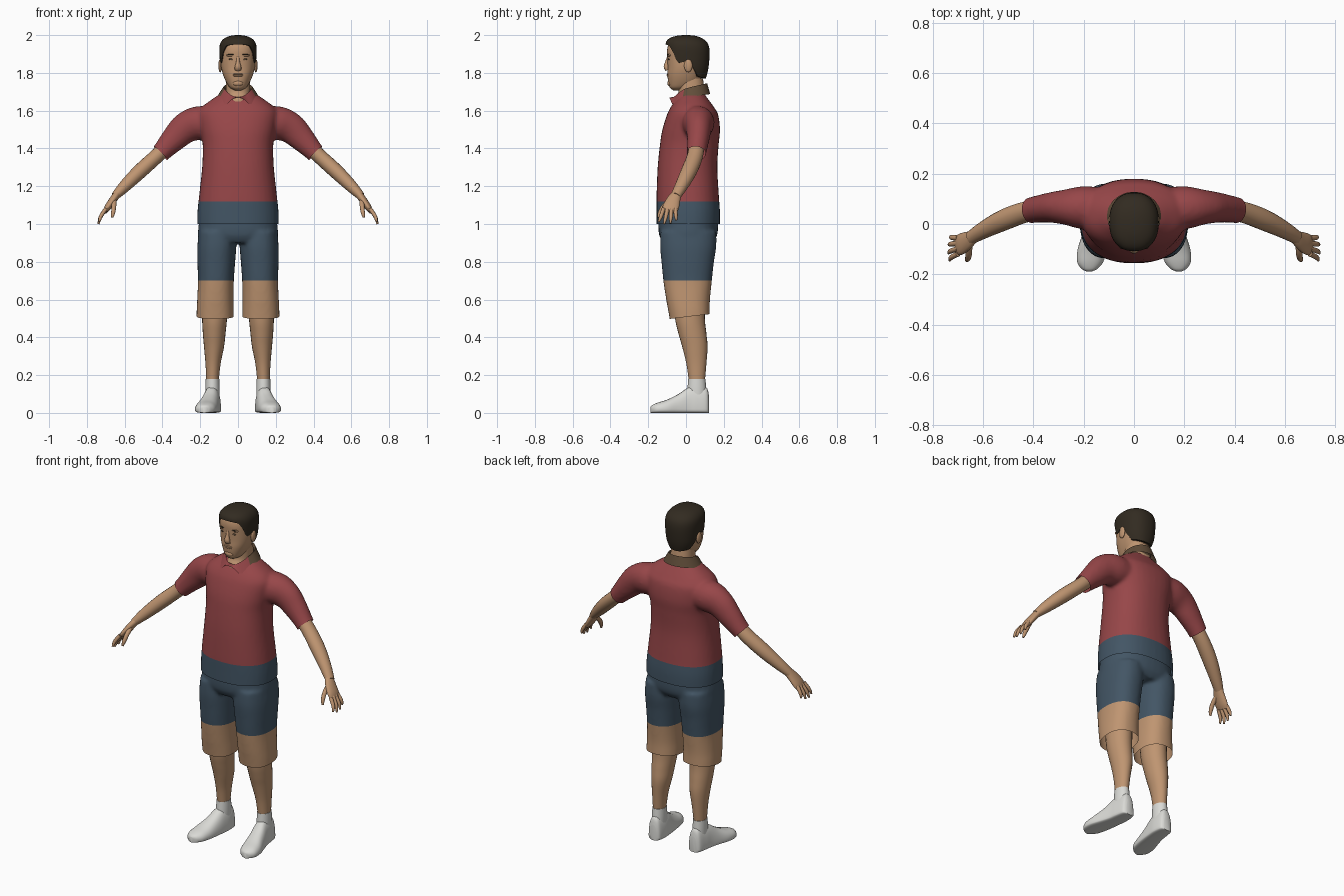
import bpy, bmesh
from math import sin, cos, pi
from mathutils import Vector, Matrix

cube = bpy.data.objects.get("Cube")
if cube:
    bpy.data.objects.remove(cube, do_unlink=True)


def material(name, r, g, b):
    m = bpy.data.materials.new(name)
    m.use_nodes = True
    m.diffuse_color = (r, g, b, 1)
    m.node_tree.nodes["Principled BSDF"].inputs["Base Color"].default_value = (r, g, b, 1)
    return m


RED = material("shirt red", .31, .062, .066)
BLUE = material("shorts blue", .056, .092, .13)
SKIN = material("skin tan", .52, .30, .165)
HAIR = material("hair dark brown", .032, .024, .015)
BROWN = material("collar brown", .12, .075, .042)
WHITE = material("shoe white", .70, .70, .67)
made = []


def finish(name, bm, *mats):
    bmesh.ops.recalc_face_normals(bm, faces=bm.faces)
    mesh = bpy.data.meshes.new(name)
    bm.to_mesh(mesh)
    bm.free()
    for m in mats:
        mesh.materials.append(m)
    obj = bpy.data.objects.new(name, mesh)
    bpy.context.collection.objects.link(obj)
    made.append(obj)
    return obj


def smooth(rows, n=5):
    """Catmull-Rom resampling of rows of numbers."""
    out = []
    for i in range(len(rows) - 1):
        a, b, c, d = (Vector(rows[min(max(i + k, 0), len(rows) - 1)]) for k in (-1, 0, 1, 2))
        for j in range(n):
            t = j / n
            out.append(b + (c - a) * t / 2 + (a - b * 2.5 + c * 2 - d / 2) * t**2
                       + (b * 3 - a - c * 3 + d) * t**3 / 2)
    return out + [Vector(rows[-1])]


def lerp(rows, key):
    """Linear look-up in rows sorted by their first number."""
    for a, b in zip(rows, rows[1:]):
        if key <= b[0]:
            t = max(0, (key - a[0]) / (b[0] - a[0]))
            return Vector(a).lerp(Vector(b), t)
    return Vector(rows[-1])


def power(v, p):
    return (1 if v > 0 else -1) * abs(v) ** (2 / p)


def angles(n):
    return [2 * pi * i / n for i in range(n)]


def skin_rings(bm, rings, cap=True):
    loops = [[bm.verts.new(p) for p in ring] for ring in rings]
    n = len(loops[0])
    for a, b in zip(loops, loops[1:]):
        for i in range(n):
            bm.faces.new((a[i], a[(i + 1) % n], b[(i + 1) % n], b[i]))
    if cap:
        bm.faces.new(loops[0])
        bm.faces.new(loops[-1])


def stack(bm, rows, side=1, p=2.3, n=36):
    """Horizontal sections: height, centre x, half width, front y, back y."""
    skin_rings(bm, [[(side * (cx + rx * power(cos(a), p)), (f + b) / 2 + (b - f) / 2 * power(sin(a), p), z)
                     for a in angles(n)] for z, cx, rx, f, b in smooth(rows)])


def tube(bm, rows, side=1, n=20):
    """Sections along a path: x, y, z, radius towards y, other radius."""
    rows = smooth(rows)
    rings = []
    for i, row in enumerate(rows):
        t = (rows[min(i + 1, len(rows) - 1)] - rows[max(i - 1, 0)]).to_3d().normalized()
        u = (Vector((0, 1, 0)) - t * t.y).normalized()
        v = t.cross(u)
        pts = [row.to_3d() + u * row[3] * cos(a) + v * row[4] * sin(a) for a in angles(n)]
        rings.append([(side * q.x, q.y, q.z) for q in pts])
    skin_rings(bm, rings)


def ball(bm, centre, scale):
    bmesh.ops.create_uvsphere(bm, u_segments=16, v_segments=10, radius=1,
                              matrix=Matrix.LocRotScale(Vector(centre), None, Vector(scale)))


def fuse(obj):
    """Blend overlapping volumes into one cloth surface and return it for cutting."""
    m = obj.modifiers.new("blend", 'REMESH')
    m.mode, m.voxel_size = 'VOXEL', .01
    s = obj.modifiers.new("soften", 'SMOOTH')
    s.factor, s.iterations = .5, 6
    graph = bpy.context.evaluated_depsgraph_get()
    mesh = bpy.data.meshes.new_from_object(obj.evaluated_get(graph))
    obj.modifiers.clear()
    bm = bmesh.new()
    bm.from_mesh(mesh)
    return bm


def slice_at(bm, point, normal, remove, where=lambda c: True):
    faces = [f for f in bm.faces if where(f.calc_center_median())]
    geom = faces + list({e for f in faces for e in f.edges}) + list({v for f in faces for v in f.verts})
    bmesh.ops.bisect_plane(bm, geom=geom, plane_co=point, plane_no=normal, clear_outer=remove)


def paint_below(bm, obj, z):
    slice_at(bm, (0, 0, z), (0, 0, -1), False)
    for f in bm.faces:
        f.material_index = int(f.calc_center_median().z < z)
    bm.to_mesh(obj.data)
    bm.free()


# Shirt: torso and sleeves blended, then cut at hem and cuffs
bm = bmesh.new()
stack(bm, [(.96, 0, .216, -.155, .178), (1.06, 0, .215, -.156, .18), (1.15, 0, .206, -.156, .174),
           (1.3, 0, .19, -.15, .166), (1.42, 0, .187, -.138, .173), (1.5, 0, .2, -.125, .18),
           (1.58, 0, .21, -.1, .17), (1.62, 0, .19, -.08, .147), (1.655, 0, .145, -.056, .122),
           (1.685, 0, .1, -.035, .1), (1.705, 0, .06, -.01, .09)])
for s in (1, -1):
    tube(bm, [(.08, .06, 1.53, .08, .08), (.2, .065, 1.535, .086, .09), (.275, .067, 1.51, .07, .083),
              (.335, .065, 1.455, .06, .07), (.407, .055, 1.378, .052, .052), (.46, .04, 1.32, .052, .052)], s)
shirt = finish("shirt", bm, RED, BLUE)
bm = fuse(shirt)
slice_at(bm, (0, 0, 1), (0, 0, -1), True)
for s in (1, -1):
    slice_at(bm, (s * .41, .055, 1.375), (s * .7, -.1, -.7), True, lambda c: c.x * s > .3)
paint_below(bm, shirt, 1.12)

# Shorts: hips and two wide legs
bm = bmesh.new()
stack(bm, [(1.06, 0, .2, -.14, .165), (1, 0, .208, -.146, .17), (.94, 0, .212, -.142, .165), (.9, 0, .2, -.12, .14)])
for s in (1, -1):
    stack(bm, [(.96, .108, .1, -.135, .16), (.88, .112, .103, -.137, .16), (.8, .115, .1, -.13, .148),
               (.7, .117, .095, -.12, .137), (.6, .12, .096, -.105, .127), (.54, .121, .098, -.094, .126),
               (.46, .121, .098, -.08, .128)], s)
shorts = finish("shorts", bm, BLUE, SKIN)
bm = fuse(shorts)
slice_at(bm, (0, 0, .508), (0, .12, -1), True)
paint_below(bm, shorts, .7)

# Limbs and feet
for s, label in ((1, "left"), (-1, "right")):
    bm = bmesh.new()
    stack(bm, [(.64, .12, .07, -.07, .1), (.5, .124, .066, -.058, .1), (.42, .126, .06, -.04, .108),
               (.35, .127, .053, -.02, .114), (.26, .132, .04, .002, .108), (.17, .135, .033, .015, .1)], s, 2, 24)
    finish(label + "_leg", bm, SKIN)

    bm = bmesh.new()
    stack(bm, [(.08, .135, .038, .005, .11), (.13, .135, .038, .008, .107), (.18, .135, .036, .012, .103)], s, 2, 24)
    finish(label + "_sock", bm, WHITE)

    # Shoe sections from heel to toe: y, centre x, half width, height
    bm = bmesh.new()
    rows = smooth([(.122, .133, .022, .09), (.108, .134, .038, .135), (.06, .136, .046, .14), (.015, .141, .048, .136),
                   (-.04, .152, .053, .1), (-.1, .166, .058, .07), (-.15, .174, .052, .054), (-.178, .177, .032, .042),
                   (-.188, .178, .012, .032)])
    rim = .02
    skin_rings(bm, [[(s * (cx + w * power(cos(a), 2.6)), y,
                      rim + (h - rim) * sin(a) if sin(a) >= 0 else rim + rim * power(sin(a), 5))
                     for a in angles(28)] for y, cx, w, h in rows])
    finish(label + "_shoe", bm, WHITE)

    bm = bmesh.new()
    tube(bm, [(.34, .06, 1.445, .04, .04), (.43, .048, 1.36, .042, .039), (.52, .015, 1.278, .042, .039),
              (.6, -.025, 1.2, .034, .032), (.65, -.055, 1.148, .027, .022)], s)
    finish(label + "_forearm", bm, SKIN)

    # Hand: palm, four fingers and a thumb
    bm = bmesh.new()
    tube(bm, [(.635, -.045, 1.165, .024, .02), (.66, -.065, 1.13, .036, .02), (.688, -.08, 1.09, .043, .018),
              (.703, -.088, 1.066, .038, .012)], s)
    for i, reach in enumerate((.85, 1, .95, .75)):
        y = -.119 + i * .021
        tip = Vector((.705, y, 1.075)) + Vector((.033, -.03 + i * .012, -.075)) * reach
        mid = Vector((.705, y, 1.075)).lerp(tip, .55) + Vector((.006, 0, 0))
        tube(bm, [(.7, y, 1.08, .011, .011), (*mid, .01, .01), (*tip, .005, .005)], s, 10)
    tube(bm, [(.656, -.075, 1.13, .013, .014), (.657, -.115, 1.095, .013, .013), (.661, -.138, 1.06, .011, .011),
              (.666, -.146, 1.035, .005, .006)], s, 10)
    finish(label + "_hand", bm, SKIN)

# Head, nose, ears, lips and neck
bm = bmesh.new()
stack(bm, [(1.708, 0, .018, -.068, -.02), (1.722, 0, .043, -.086, .03), (1.75, 0, .062, -.094, .07),
           (1.79, 0, .079, -.098, .09), (1.83, 0, .089, -.097, .105), (1.88, 0, .092, -.099, .113),
           (1.92, 0, .092, -.1, .114), (1.95, 0, .086, -.092, .106), (1.975, 0, .065, -.07, .08),
           (1.99, 0, .03, -.035, .04)])
tube(bm, [(0, -.092, 1.885, .008, .008), (0, -.1, 1.858, .01, .01), (0, -.104, 1.832, .014, .017),
          (0, -.098, 1.815, .01, .017)], 1, 12)
for s in (1, -1):
    ball(bm, (s * .094, .012, 1.838), (.01, .022, .035))
    ball(bm, (s * .036, -.087, 1.893), (.026, .011, .008))
for z in (1.785, 1.793):
    ball(bm, (0, -.094, z), (.026, .009, .005))
ball(bm, (0, -.085, 1.745), (.028, .014, .016))
finish("head", bm, SKIN)

bm = bmesh.new()
stack(bm, [(1.6, 0, .05, -.06, .1), (1.66, 0, .058, -.06, .1), (1.7, 0, .065, -.04, .098), (1.77, 0, .062, -.045, .09)])
finish("neck", bm, SKIN)

bm = bmesh.new()
for s in (1, -1):
    ball(bm, (s * .036, -.091, 1.872), (.014, .005, .005))
finish("eyes", bm, BROWN)
bm = bmesh.new()
for s in (1, -1):
    ball(bm, (s * .037, -.094, 1.897), (.02, .006, .003))
finish("eyebrows", bm, HAIR)

# Hair shell: every column runs from the hairline to the crown
shape = [(1.77, .073, -.1, .105), (1.82, .091, -.1, .118), (1.9, .098, -.105, .125), (1.945, .097, -.108, .12),
         (1.97, .086, -.102, .104), (1.987, .066, -.08, .078), (1.997, .036, -.045, .045), (2, .008, -.01, .01)]
hairline = [(-1, 1.95), (-.8, 1.944), (-.62, 1.905), (-.45, 1.852), (-.25, 1.855), (0, 1.87), (.25, 1.82),
            (.5, 1.782), (1, 1.77)]
shape = smooth(shape)
rings = []
for k in range(-1, 19):
    ring = []
    for a in angles(48):
        low = lerp(hairline, sin(a)).y
        z, rx, f, b = lerp(shape, low + (2 - low) * sin(max(k, 0) / 18 * pi / 2))
        tuck = .88 if k < 0 else 1
        ring.append((tuck * rx * power(cos(a), 2.3), (f + b) / 2 + tuck * (b - f) / 2 * power(sin(a), 2.3), z))
    rings.append(ring)
bm = bmesh.new()
skin_rings(bm, rings, False)
bm.faces.new([v for v in bm.verts][-48:])
finish("hair", bm, HAIR)

# Collar: slanted brown band behind, red pointed flaps in front
lower = [(-1, 1.67), (-.85, 1.632), (-.6, 1.645), (0, 1.672), (1, 1.688)]
upper = [(-1, 1.672), (-.8, 1.69), (-.4, 1.715), (0, 1.725), (1, 1.745)]
bm = bmesh.new()
skin_rings(bm, [[(rx * cos(a), (f + b) / 2 + (b - f) / 2 * sin(a), lerp(edge, sin(a)).y) for a in angles(48)]
                for edge, rx, f, b in ((lower, .112, -.088, .128), (upper, .077, -.062, .112), (lower, .062, -.05, .095))],
           False)
for f in bm.faces:
    f.material_index = int(f.calc_center_median().y > -.01)
finish("collar", bm, RED, BROWN)

bpy.ops.object.select_all(action='DESELECT')
for obj in made:
    obj.select_set(True)
bpy.context.view_layer.objects.active = made[0]
bpy.ops.object.shade_smooth_by_angle(angle=pi / 4)
